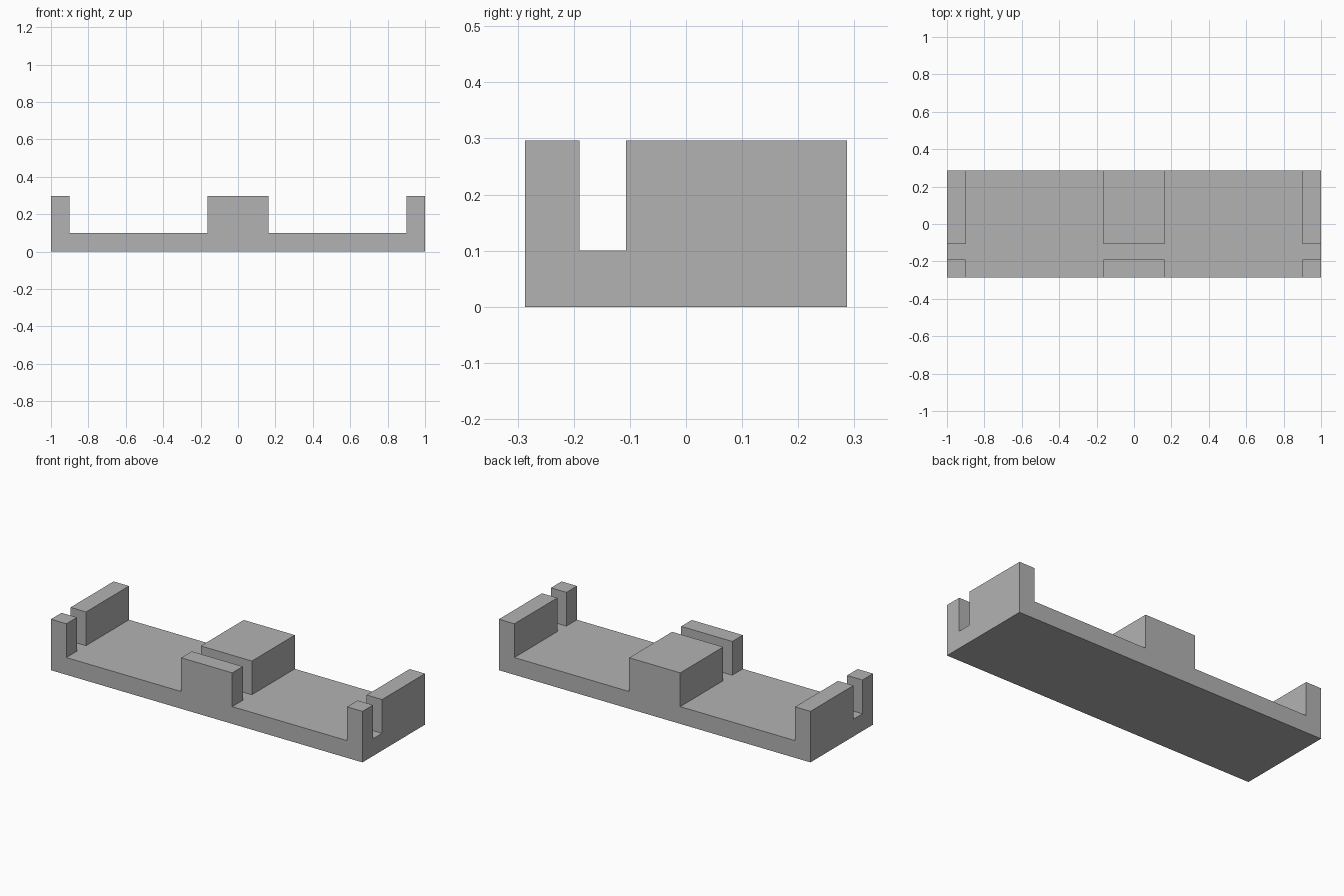
import bpy
import bmesh
from mathutils import Matrix, Vector

default = bpy.data.objects.get("Cube")
if default:
    bpy.data.objects.remove(default, do_unlink=True)

HALF_LENGTH, HALF_DEPTH = 1.0, 0.287
FLOOR, HEIGHT = 0.1, 0.296
END_INNER, BLOCK_HALF = 0.901, 0.164
SLOT_FRONT, SLOT_BACK = -0.19, -0.107

grey = bpy.data.materials.new("plain grey")
grey.use_nodes = True
colour = (0.45, 0.45, 0.45, 1)
grey.diffuse_color = colour
grey.node_tree.nodes["Principled BSDF"].inputs["Base Color"].default_value = colour


def cut(bm, axis, position):
    normal = Vector((0, 0, 0))
    normal[axis] = 1
    bmesh.ops.bisect_plane(bm, geom=bm.verts[:] + bm.edges[:] + bm.faces[:],
                           plane_co=normal * position, plane_no=normal)


# Base slab
bm = bmesh.new()
size = Matrix.Diagonal((2 * HALF_LENGTH, 2 * HALF_DEPTH, FLOOR, 1))
bmesh.ops.create_cube(bm, size=1, matrix=Matrix.Translation((0, 0, FLOOR / 2)) @ size)

# Outlines of the end walls, centre block and lengthwise slot
for side in (-1, 1):
    cut(bm, 0, side * END_INNER)
    cut(bm, 0, side * BLOCK_HALF)
for edge in (SLOT_FRONT, SLOT_BACK):
    cut(bm, 1, edge)


def is_raised(face):
    c = face.calc_center_median()
    in_wall = abs(c.x) > END_INNER or abs(c.x) < BLOCK_HALF
    in_slot = SLOT_FRONT < c.y < SLOT_BACK
    return face.normal.z > 0.9 and in_wall and not in_slot


# Raise the walls and centre block on both sides of the slot
bm.normal_update()
raised = [f for f in bm.faces if is_raised(f)]
tops = bmesh.ops.extrude_discrete_faces(bm, faces=raised)["faces"]
top_verts = list({v for f in tops for v in f.verts})
bmesh.ops.translate(bm, verts=top_verts, vec=(0, 0, HEIGHT - FLOOR))

# Merge flat regions into clean faces
bmesh.ops.remove_doubles(bm, verts=bm.verts[:], dist=0.0001)
bmesh.ops.recalc_face_normals(bm, faces=bm.faces[:])
bmesh.ops.dissolve_limit(bm, angle_limit=0.01, verts=bm.verts[:], edges=bm.edges[:])

mesh = bpy.data.meshes.new("slotted_holder")
bm.to_mesh(mesh)
bm.free()
mesh.materials.append(grey)
holder = bpy.data.objects.new("slotted_holder", mesh)
bpy.context.collection.objects.link(holder)
